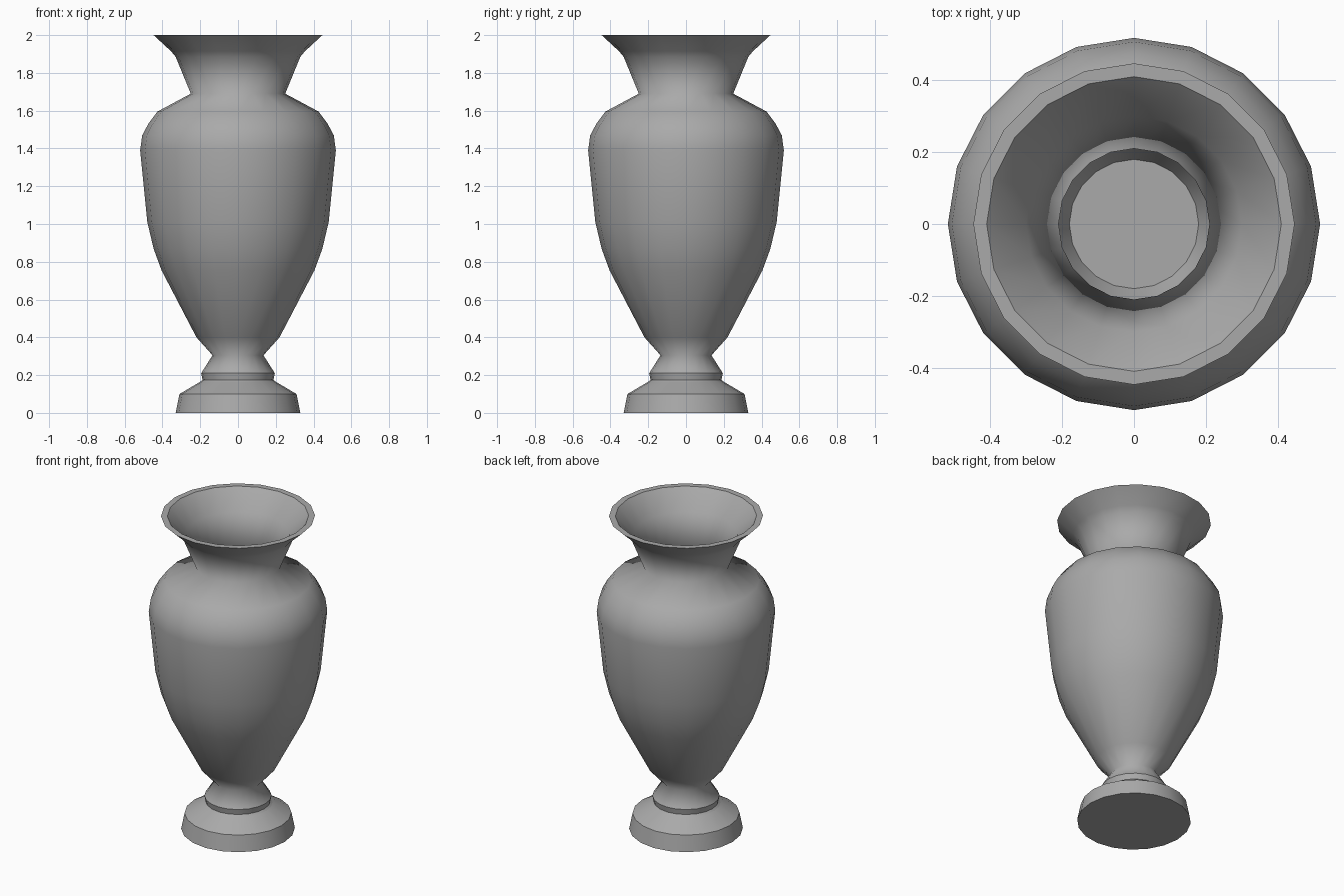
import bpy
import bmesh
from math import cos, sin, tau

cube = bpy.data.objects.get("Cube")
if cube:
    bpy.data.objects.remove(cube, do_unlink=True)

SIDES = 20

# One plain stone colour
stone = bpy.data.materials.new("grey_stone")
stone.use_nodes = True
stone.diffuse_color = (0.4, 0.4, 0.4, 1)
stone.node_tree.nodes["Principled BSDF"].inputs["Base Color"].default_value = (0.4, 0.4, 0.4, 1)

# Profile sections (radius, height), running up the outside and down the inside
foot = [(0.33, 0), (0.31, 0.1), (0.2, 0.165), (0.188, 0.175), (0.195, 0.21)]
body = [(0.135, 0.305), (0.22, 0.4), (0.405, 0.755), (0.447, 0.87), (0.48, 1.01),
        (0.518, 1.39), (0.507, 1.47), (0.475, 1.53), (0.427, 1.595)]
neck = [(0.25, 1.69), (0.33, 1.885), (0.355, 1.915), (0.447, 2)]
inner_neck = [(0.41, 2), (0.3, 1.885), (0.21, 1.685)]
cavity = [(0.4, 1.57), (0.47, 1.46), (0.48, 1.39), (0.44, 1.01), (0.37, 0.77), (0.18, 0.41)]
profile = foot + body + neck + inner_neck + cavity

# Rings that keep a hard edge: foot, rim and cavity floor
hard = set(foot) | {neck[-1], inner_neck[0], cavity[-1]}


def lathe(name, points, hard_points):
    """Turn a profile around z and close both ends with flat discs."""
    bm = bmesh.new()
    rings = [[bm.verts.new((r * cos(tau * i / SIDES), r * sin(tau * i / SIDES), z))
              for i in range(SIDES)] for r, z in points]
    for low, high in zip(rings, rings[1:]):
        for i in range(SIDES):
            j = (i + 1) % SIDES
            bm.faces.new((low[i], low[j], high[j], high[i]))
    bm.faces.new(rings[0][::-1])
    bm.faces.new(rings[-1])
    for face in bm.faces:
        face.smooth = True
    for point, ring in zip(points, rings):
        if point in hard_points:
            for i in range(SIDES):
                bm.edges.get((ring[i], ring[(i + 1) % SIDES])).smooth = False
    bmesh.ops.recalc_face_normals(bm, faces=bm.faces)
    mesh = bpy.data.meshes.new(name)
    bm.to_mesh(mesh)
    bm.free()
    mesh.materials.append(stone)
    obj = bpy.data.objects.new(name, mesh)
    bpy.context.collection.objects.link(obj)
    return obj


lathe("vase", profile, hard)
